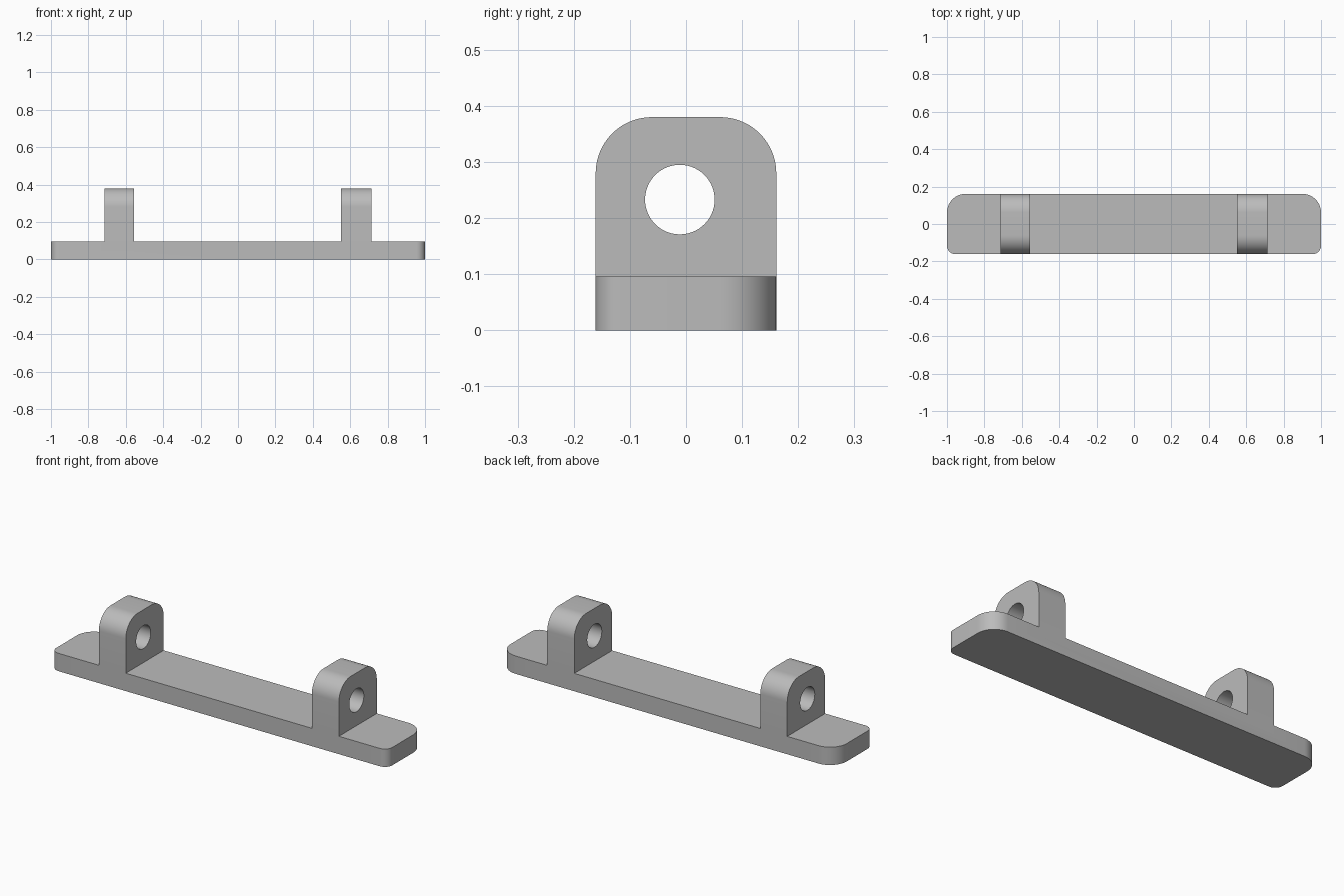
import bpy, bmesh
from math import cos, sin, pi, radians
from mathutils import Vector

cube = bpy.data.objects.get("Cube")
if cube:
    bpy.data.objects.remove(cube, do_unlink=True)

HALF_DEPTH = 0.161
PLATE_TOP = 0.096
LUG_TOP = 0.38

grey = bpy.data.materials.new("plain grey")
grey.use_nodes = True
COLOUR = (0.5, 0.5, 0.5, 1)
grey.diffuse_color = COLOUR
grey.node_tree.nodes["Principled BSDF"].inputs["Base Color"].default_value = COLOUR


def rounded_outline(u0, u1, v0, v1, radii, steps=14):
    """Counter-clockwise rectangle; radii start at the lower left corner."""
    corners = [(u0, v0, 1, 1), (u1, v0, -1, 1), (u1, v1, -1, -1), (u0, v1, 1, -1)]
    points = []
    for i, ((u, v, su, sv), r) in enumerate(zip(corners, radii)):
        if r == 0:
            points.append((u, v))
            continue
        for k in range(steps + 1):
            a = pi + (i + k / steps) * pi / 2
            points.append((u + su * r + r * cos(a), v + sv * r + r * sin(a)))
    return points


def prism(name, points, direction):
    """Extrude a closed outline of 3D points along a direction."""
    bm = bmesh.new()
    face = bm.faces.new([bm.verts.new(p) for p in points])
    top = bmesh.ops.extrude_face_region(bm, geom=[face])["geom"]
    bmesh.ops.translate(bm, vec=Vector(direction),
                        verts=[g for g in top if isinstance(g, bmesh.types.BMVert)])
    bmesh.ops.recalc_face_normals(bm, faces=bm.faces)
    mesh = bpy.data.meshes.new(name)
    bm.to_mesh(mesh)
    bm.free()
    mesh.materials.append(grey)
    obj = bpy.data.objects.new(name, mesh)
    bpy.context.collection.objects.link(obj)
    return obj


def combine(target, other, operation):
    """Apply a boolean and remove the second solid."""
    mod = target.modifiers.new(operation.lower(), "BOOLEAN")
    mod.operation, mod.object, mod.solver = operation, other, "EXACT"
    bpy.context.view_layer.objects.active = target
    bpy.ops.object.modifier_apply(modifier=mod.name)
    bpy.data.objects.remove(other, do_unlink=True)


# Base plate: small front corners, larger back corners
outline = rounded_outline(-1, 1, -HALF_DEPTH, HALF_DEPTH, (0.045, 0.045, 0.1, 0.1))
bracket = prism("mounting_bracket", [(x, y, 0) for x, y in outline], (0, 0, PLATE_TOP))

# Two upright lugs with rounded tops, fused to the plate
lug_outline = rounded_outline(-HALF_DEPTH, HALF_DEPTH, PLATE_TOP / 2, LUG_TOP, (0, 0, 0.1, 0.1))
for side, x0, x1 in (("right", -0.715, -0.555), ("left", 0.552, 0.713)):
    lug = prism(side + "_lug", [(x0, y, z) for y, z in lug_outline], (x1 - x0, 0, 0))
    combine(bracket, lug, "UNION")

# Pin hole through both lugs
hole = rounded_outline(-0.073, 0.051, 0.171, 0.295, (0.062,) * 4)
hole = [p for i, p in enumerate(hole) if i % 15 != 14]
cutter = prism("pin_hole_cutter", [(-1.2, y, z) for y, z in hole], (2.4, 0, 0))
cutter.hide_render = True
combine(bracket, cutter, "DIFFERENCE")

# Smooth rounds, sharp edges
bpy.ops.object.select_all(action="DESELECT")
bracket.select_set(True)
bpy.context.view_layer.objects.active = bracket
bpy.ops.object.shade_smooth_by_angle(angle=radians(30))
